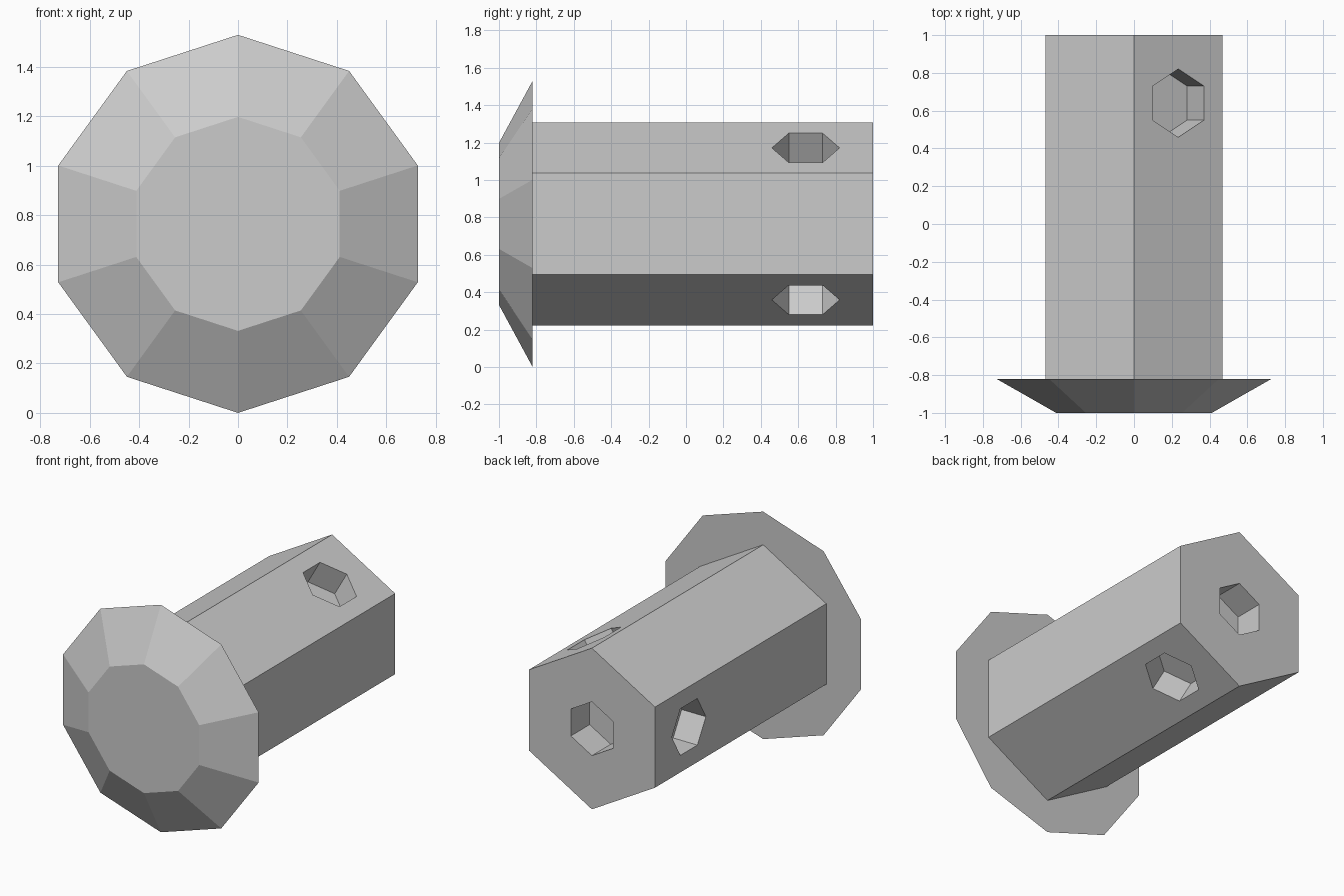
import bpy, bmesh, math
from mathutils import Vector, Matrix

if "Cube" in bpy.data.objects:
    bpy.data.objects.remove(bpy.data.objects["Cube"])

CZ = 0.765          # height of the bolt axis
Y = Vector((0, 1, 0))
Z = Vector((0, 0, 1))


def prism(name, sides, r1, r2, start, axis, corner, length):
    """Prism or frustum from start along axis, with one corner pointing along 'corner'."""
    side = corner.cross(axis)
    rot = Matrix((side, corner, axis)).transposed().to_4x4()
    mat = Matrix.Translation(start + axis * length / 2) @ rot
    bm = bmesh.new()
    bmesh.ops.create_cone(bm, cap_ends=True, segments=sides, radius1=r1,
                          radius2=r2, depth=length, matrix=mat)
    bmesh.ops.recalc_face_normals(bm, faces=bm.faces[:])
    me = bpy.data.meshes.new(name)
    bm.to_mesh(me)
    bm.free()
    ob = bpy.data.objects.new(name, me)
    bpy.context.collection.objects.link(ob)
    return ob


def socket(target, name, centre, axis, corner, depth):
    """Cut a blind hexagonal socket into the target."""
    cut = prism(name, 6, 0.181, 0.181, centre - axis * depth, axis, corner, depth + 0.1)
    cut.hide_render = True
    cut.hide_viewport = True
    mod = target.modifiers.new(name, 'BOOLEAN')
    mod.operation = 'DIFFERENCE'
    mod.solver = 'EXACT'
    mod.object = cut


# Ten-sided bevelled head
prism("head", 10, 0.433, 0.765, Vector((0, -1, CZ)), Y, Z, 0.18)

# Six-sided shaft
R = 0.542
shaft = prism("shaft", 6, R, R, Vector((0, -0.82, CZ)), Y, Z, 1.82)

# Socket in the end face
socket(shaft, "end_socket_cutter", Vector((0, 1, CZ)), Y, Z, 0.2)

# Sockets in every second side face
for i, deg in enumerate((60, 180, 300)):
    a = math.radians(deg)
    d = Vector((math.cos(a), 0, math.sin(a)))
    centre = Vector((0, 0.64, CZ)) + d * R * math.cos(math.pi / 6)
    socket(shaft, f"side_socket_cutter_{i}", centre, d, Y, 0.18)
